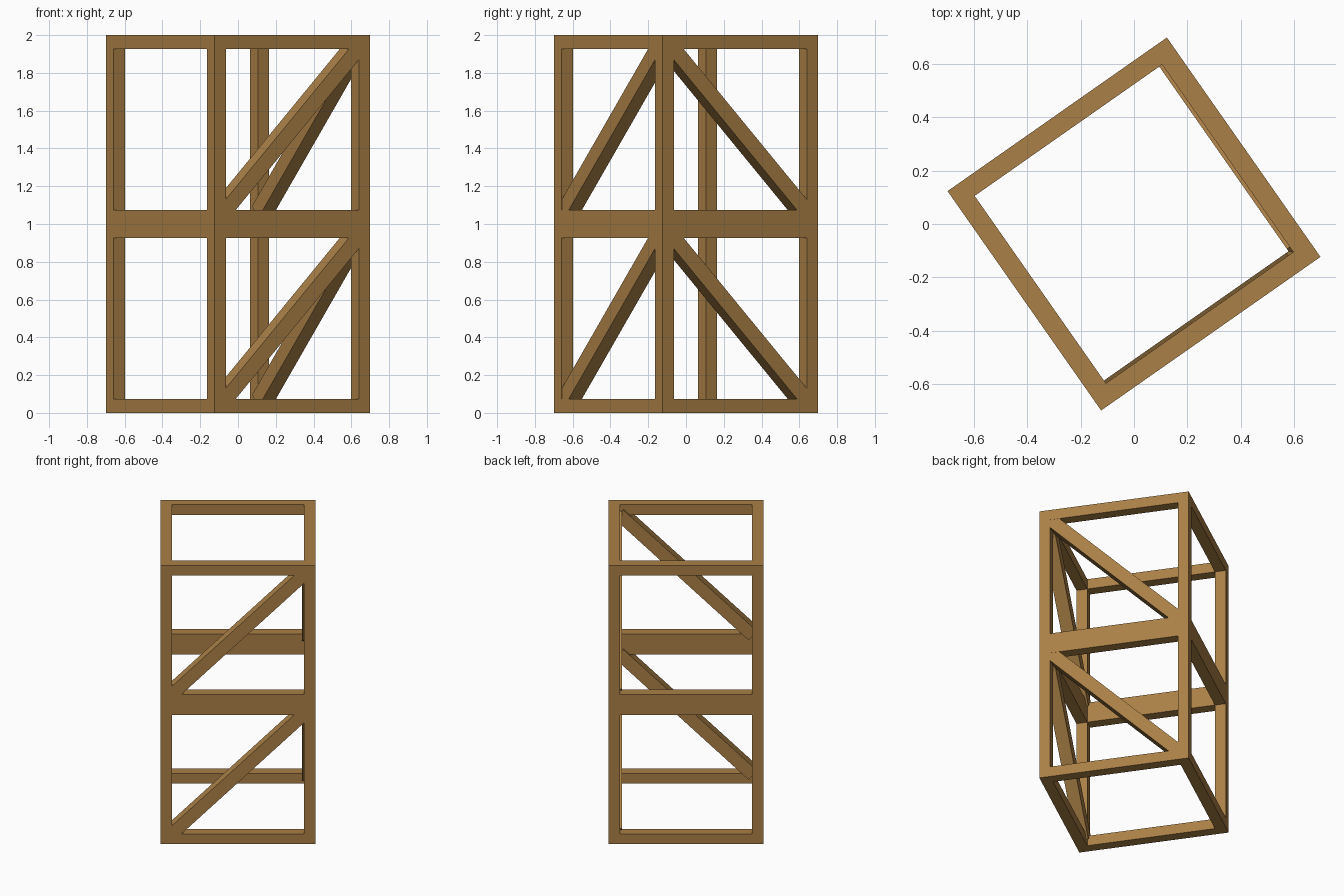
import bpy
import bmesh
from math import radians, sqrt
from mathutils import Matrix, Vector

cube = bpy.data.objects.get("Cube")
if cube:
    bpy.data.objects.remove(cube, do_unlink=True)

SIDE = 1.005      # plan width of the square frame
HEIGHT = 2.0
BAR = 0.073       # timber thickness
BRACE = 0.085     # diagonal timber thickness
TURN = Matrix.Rotation(radians(35), 4, "Z")

wood = bpy.data.materials.new("brown_wood")
wood.use_nodes = True
colour = (0.40, 0.215, 0.062, 1)
wood.diffuse_color = colour
wood.node_tree.nodes["Principled BSDF"].inputs["Base Color"].default_value = colour


def beam(name, size, matrix):
    """Box of the given size, placed in the frame's own axes, then turned."""
    bm = bmesh.new()
    bmesh.ops.create_cube(bm, size=1, matrix=TURN @ matrix @ Matrix.Diagonal((*size, 1)))
    mesh = bpy.data.meshes.new(name)
    bm.to_mesh(mesh)
    bm.free()
    mesh.materials.append(wood)
    bpy.context.collection.objects.link(bpy.data.objects.new(name, mesh))


def side_matrix(index):
    """Axes of one side: x runs along it, -y points outward."""
    return Matrix.Rotation(radians(90 * index), 4, "Z")


edge = (SIDE - BAR) / 2
inner = SIDE - 2 * BAR

# Four sides, each with a corner post and three rails
rails = (("bottom", BAR / 2, BAR),
         ("middle", HEIGHT / 2, 2 * BAR),
         ("top", HEIGHT - BAR / 2, BAR))
for i, side in enumerate(("front", "right", "back", "left")):
    turn = side_matrix(i)
    beam(f"{side}_post", (BAR, BAR, HEIGHT),
         turn @ Matrix.Translation((-edge, -edge, HEIGHT / 2)))
    for level, z, tall in rails:
        beam(f"{side}_{level}_rail", (inner, BAR, tall),
             turn @ Matrix.Translation((0, -edge, z)))

# Diagonal braces in both storeys of two neighbouring sides
brace_y = -SIDE / 2 + BRACE / 2 + 0.001
length = inner * sqrt(2) + 0.018
for i, side, lean in ((0, "front", -45), (1, "right", 45)):
    for storey, z in (("lower", (HEIGHT / 2) / 2), ("upper", HEIGHT * 3 / 4)):
        beam(f"{side}_{storey}_brace", (length, BRACE, BRACE),
             side_matrix(i) @ Matrix.Translation(Vector((0, brace_y, z)))
             @ Matrix.Rotation(radians(lean), 4, "Y"))
